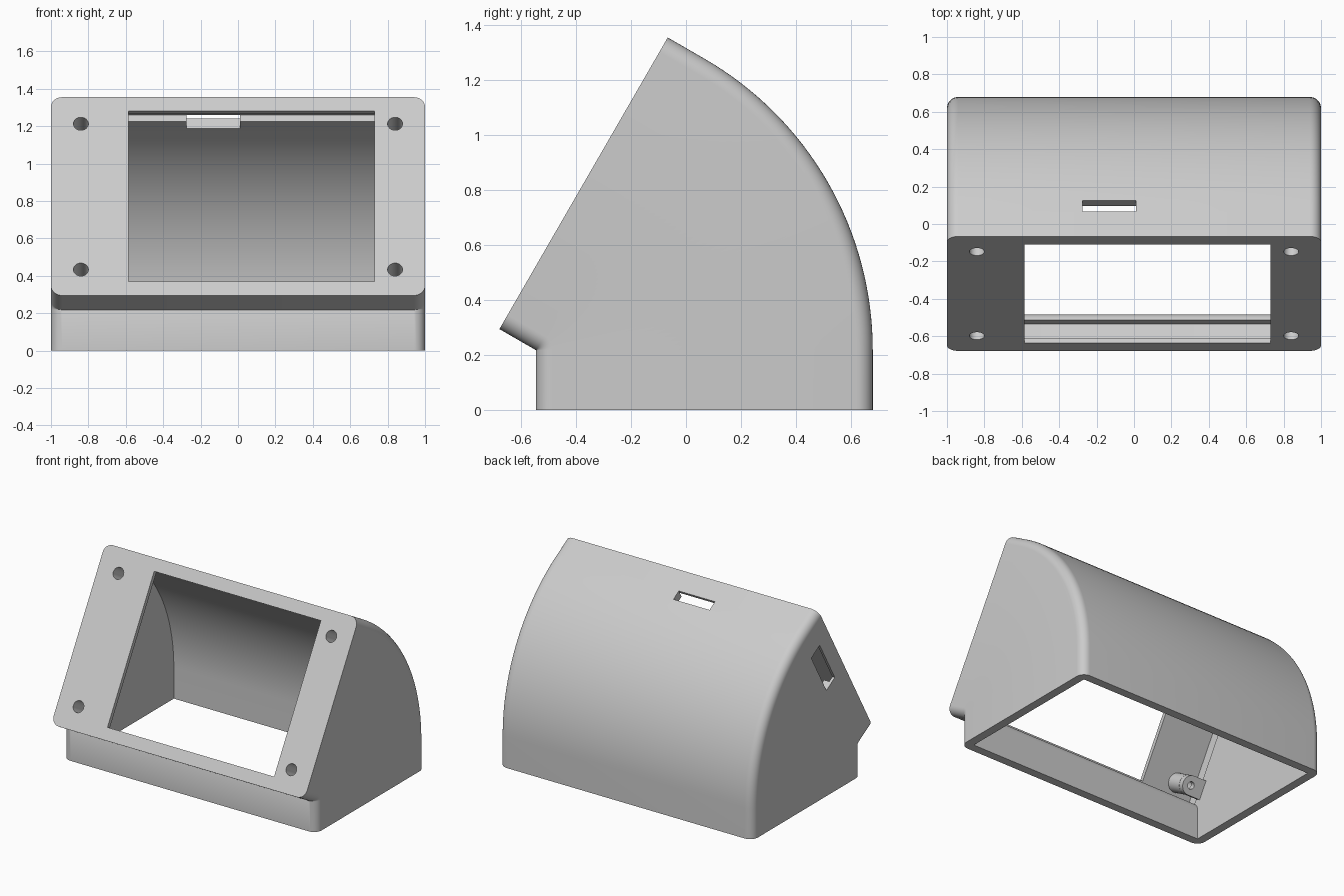
import bpy, bmesh
from math import radians, cos, sin, pi
from mathutils import Matrix, Vector

if "Cube" in bpy.data.objects:
    bpy.data.objects.remove(bpy.data.objects["Cube"], do_unlink=True)

# Main sizes: the face panel leans on a hinge line, the body sweeps around it
HALF_W, LENGTH, ROUND = 1.0, 1.224, 0.06
WALL, LIP, SKIN, THICK = 0.061, 0.02, 0.03, 0.154
TILT = radians(60)
HINGE = Vector((0, -0.545, 0.218))
FRAME = Matrix.Translation(HINGE) @ Matrix.Rotation(TILT, 4, 'X')  # x, up the panel, outward

grey = bpy.data.materials.new("light grey plastic")
grey.use_nodes = True
colour = (0.6, 0.6, 0.6, 1)
grey.diffuse_color = colour
grey.node_tree.nodes["Principled BSDF"].inputs["Base Color"].default_value = colour


def finish(name, bm, smooth=True):
    """Turn a bmesh into a named, shaded object."""
    bmesh.ops.remove_doubles(bm, verts=bm.verts, dist=1e-5)
    bmesh.ops.recalc_face_normals(bm, faces=bm.faces)
    mesh = bpy.data.meshes.new(name)
    bm.to_mesh(mesh)
    bm.free()
    mesh.materials.append(grey)
    obj = bpy.data.objects.new(name, mesh)
    bpy.context.collection.objects.link(obj)
    return obj


def rounded_rect(x0, x1, v0, v1, r, steps=8):
    """Outline as (x, v) pairs; r = 0 gives sharp corners."""
    corners = [(x1 - r, v1 - r), (x0 + r, v1 - r), (x0 + r, v0 + r), (x1 - r, v0 + r)]
    return [(cx + r * cos(a), cv + r * sin(a))
            for q, (cx, cv) in enumerate(corners)
            for a in [(q + i / steps) * pi / 2 for i in range(steps + 1)]]


def ring_shell(name, loops):
    """Bridge each loop to the next and the last to the first."""
    bm = bmesh.new()
    rows = [[bm.verts.new(p) for p in loop] for loop in loops]
    count = len(rows[0])
    for a, b in zip(rows, rows[1:] + rows[:1]):
        for i in range(count):
            j = (i + 1) % count
            bm.faces.new((a[i], a[j], b[j], b[i]))
    return finish(name, bm)


def box(name, x, v, d):
    bm = bmesh.new()
    size = [b - a for a, b in (x, v, d)]
    mid = [(a + b) / 2 for a, b in (x, v, d)]
    bmesh.ops.create_cube(bm, size=1, matrix=FRAME @ Matrix.Translation(mid) @ Matrix.Diagonal((*size, 1)))
    return finish(name, bm)


def rod(name, x, v, r, d0, d1):
    bm = bmesh.new()
    bmesh.ops.create_cone(bm, cap_ends=True, segments=32, radius1=r, radius2=r, depth=d1 - d0,
                          matrix=FRAME @ Matrix.Translation((x, v, (d0 + d1) / 2)))
    return finish(name, bm)


def combine(obj, other, operation='DIFFERENCE', keep=False):
    mod = obj.modifiers.new("cut", 'BOOLEAN')
    mod.operation, mod.solver, mod.object = operation, 'EXACT', other
    bpy.context.view_layer.objects.active = obj
    bpy.ops.object.modifier_apply(modifier=mod.name)
    if not keep:
        bpy.data.objects.remove(other, do_unlink=True)


# Body: outline swept from the tilted panel down to level, then dropped to the floor
def swept(outline):
    loops = []
    for k in range(33):
        a = TILT * (1 - k / 32)
        loops.append([HINGE + Vector((x, v * cos(a), v * sin(a))) for x, v in outline])
    loops.append([Vector((p.x, p.y, 0)) for p in loops[-1]])
    return loops


outer = rounded_rect(-HALF_W, HALF_W, 0, LENGTH, ROUND)
inner = rounded_rect(WALL - HALF_W, HALF_W - WALL, WALL, LENGTH - WALL, 0)
body = ring_shell("body_shell", swept(outer) + swept(inner)[::-1])


# Face panel: thin front with a window, hollow behind
def flat(outline, d):
    return [FRAME @ Vector((x, v, d)) for x, v in outline]


cavity = rounded_rect(LIP - HALF_W, HALF_W - LIP, LIP, LENGTH - LIP, ROUND - LIP)
window = rounded_rect(-0.585, 0.73, 0.085, 1.138, 0)
panel = ring_shell("face_panel", [
    flat(outer, THICK), flat(outer, 0), flat(cavity, 0),
    flat(cavity, THICK - SKIN), flat(window, THICK - SKIN), flat(window, THICK)])

# Slot through the top of the body and port through the right side
combine(body, box("top_slot_cutter", (-0.275, 0.01), (1.1, 1.3), (-0.07, 0.02)))
port = box("side_port_cutter", (-1.1, -0.9), (0.66, 1.0), (-0.07, 0.04))
combine(body, port, keep=True)
combine(panel, port)

# Screw holes, hollow posts behind them and fixing tabs on the body walls
extras = []
for side, x in (("right", -0.84), ("left", 0.84)):
    for level, v in (("lower", 0.16), ("upper", 1.06)):
        tag = f"{side}_{level}"
        combine(panel, rod("hole_cutter", x, v, 0.04, 0.1, 0.2))
        post = rod(f"screw_post_{tag}", x, v, 0.065, 0, THICK - SKIN)
        combine(post, rod("hole_cutter", x, v, 0.04, -0.1, 0.2))
        tab = rod(f"screw_tab_{tag}", x, v, 0.065, -0.04, -0.002)
        wall_x = 0.95 if x > 0 else -0.95
        combine(tab, box("tab_arm", sorted((x, wall_x)), (v - 0.065, v + 0.065), (-0.04, -0.002)), 'UNION')
        combine(tab, rod("hole_cutter", x, v, 0.025, -0.1, 0.1))
        extras += [post, tab]

# Smooth rounded surfaces, keep crisp edges
bpy.ops.object.select_all(action='DESELECT')
for obj in [body, panel] + extras:
    obj.select_set(True)
bpy.context.view_layer.objects.active = body
bpy.ops.object.shade_smooth_by_angle(angle=radians(30))
